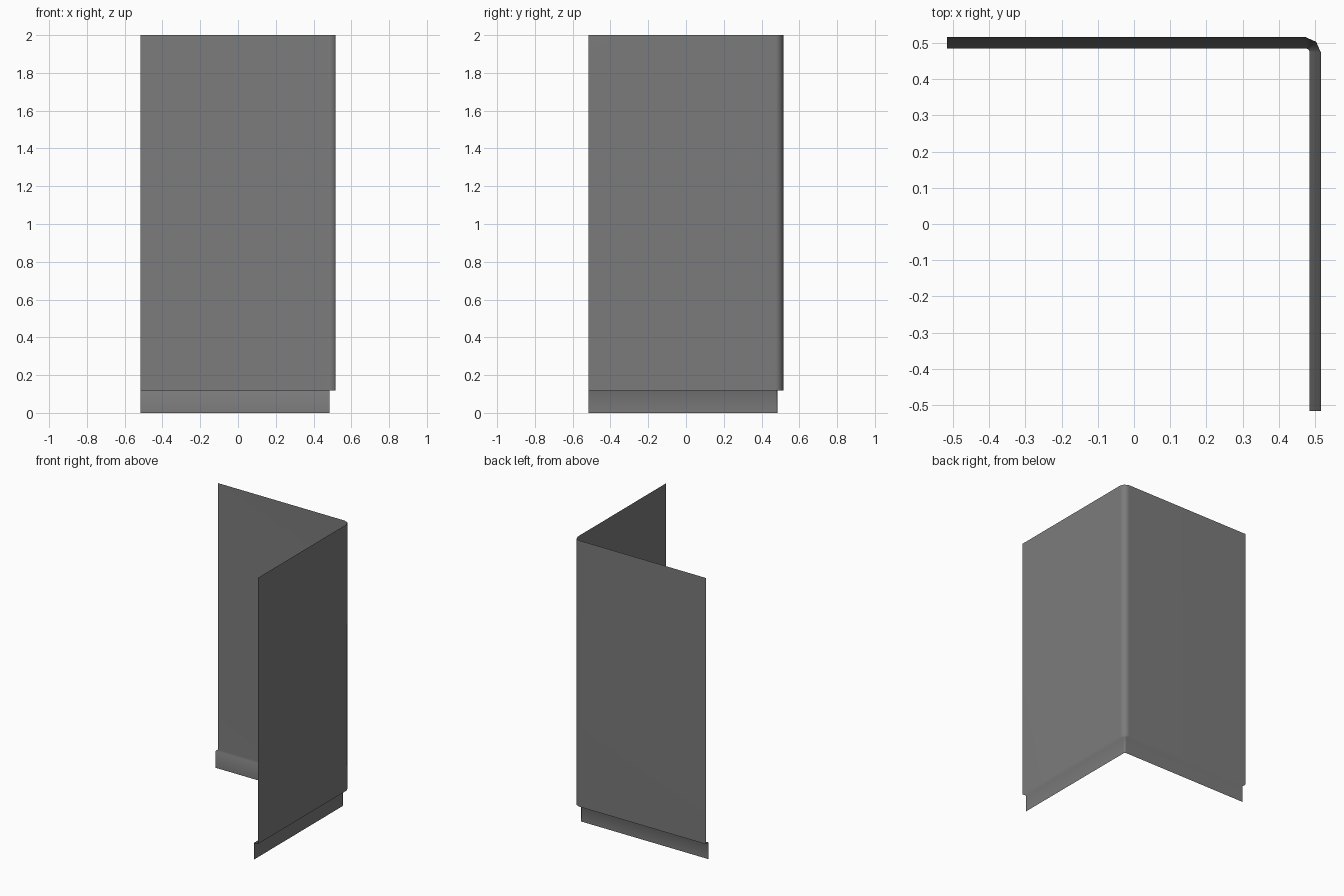
import bpy
import bmesh

cube = bpy.data.objects.get("Cube")
if cube:
    bpy.data.objects.remove(cube)

# Single painted-sheet colour
grey = bpy.data.materials.new("plain grey")
grey.use_nodes = True
colour = (0.2, 0.2, 0.2, 1)
grey.diffuse_color = colour
grey.node_tree.nodes["Principled BSDF"].inputs["Base Color"].default_value = colour

END = -0.516


def corner_path(face, bevel, tip):
    """Plan of an L-shaped sheet with a rounded corner."""
    return [(END, face), (face - bevel, face), (tip, tip),
            (face, face - bevel), (face, END)]


wall = corner_path(0.516, 0.042, 0.503)
base = corner_path(0.485, 0.010, 0.482)
LEDGE = 0.118

# Rows from the floor up: recessed skirting, ledge, tall wall
rows = [(base, 0), (base, LEDGE), (wall, LEDGE), (wall, 2)]

bm = bmesh.new()
grid = [[bm.verts.new((x, y, z)) for x, y in path] for path, z in rows]
for low, high in zip(grid, grid[1:]):
    for i in range(len(low) - 1):
        face = bm.faces.new((low[i], low[i + 1], high[i + 1], high[i]))
        face.smooth = True

mesh = bpy.data.meshes.new("corner_wall")
bm.to_mesh(mesh)
bm.free()
mesh.materials.append(grey)
corner_wall = bpy.data.objects.new("corner_wall", mesh)
bpy.context.collection.objects.link(corner_wall)

# Keep the broad panels flat while the folds blend softly
soft = corner_wall.modifiers.new("soft_folds", "WEIGHTED_NORMAL")
soft.mode = 'FACE_AREA'
soft.weight = 50
